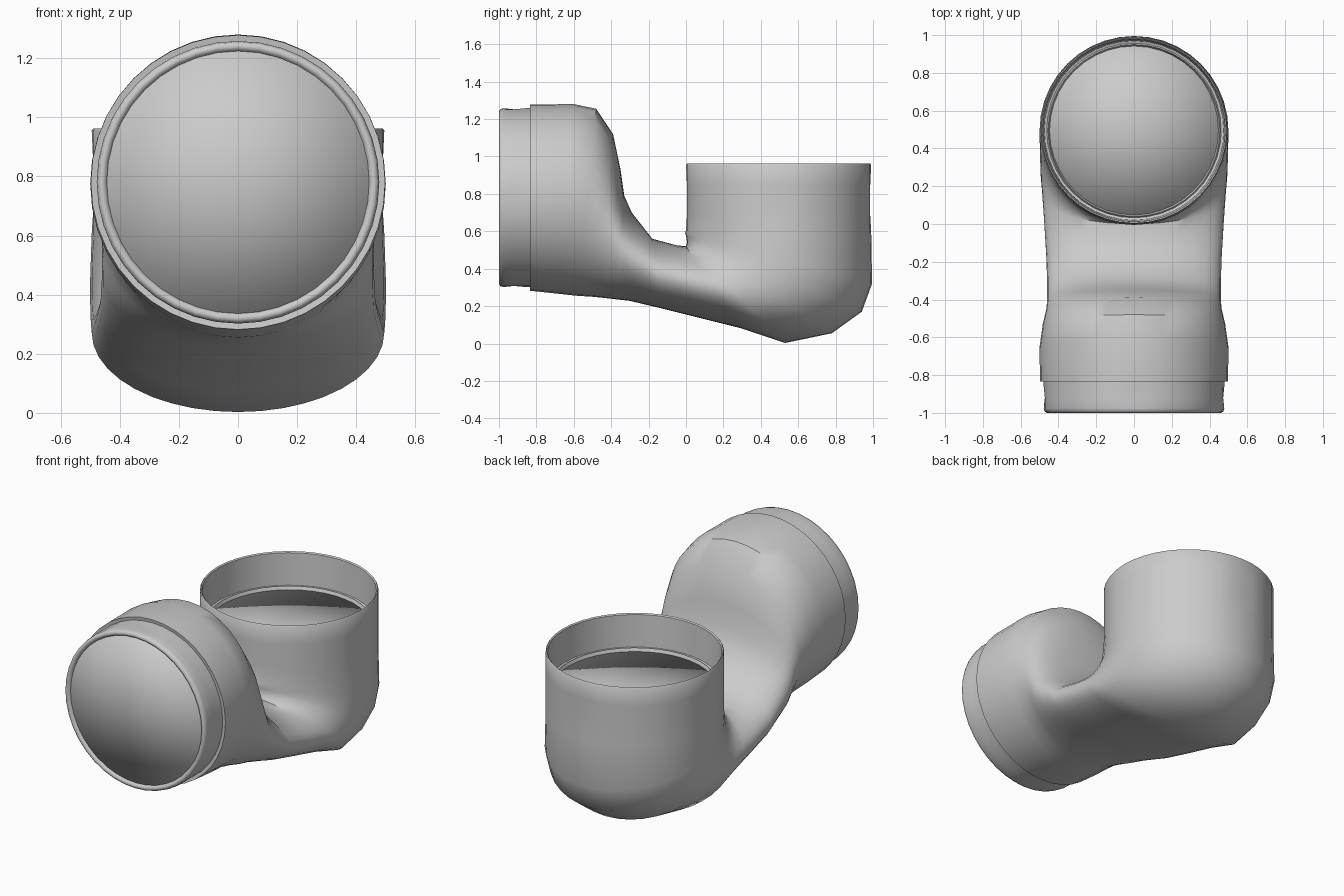
import bpy, bmesh, math
from mathutils import Vector

if "Cube" in bpy.data.objects:
    bpy.data.objects.remove(bpy.data.objects["Cube"])

N = 40


def finish(bm, name, angle):
    me = bpy.data.meshes.new(name)
    bm.to_mesh(me)
    bm.free()
    ob = bpy.data.objects.new(name, me)
    bpy.context.collection.objects.link(ob)
    bpy.ops.object.select_all(action='DESELECT')
    ob.select_set(True)
    bpy.context.view_layer.objects.active = ob
    bpy.ops.object.shade_smooth_by_angle(angle=math.radians(angle))
    return ob


def add_ring(bm, low, high, w, dent=0):
    """Oval ring spanning two (y, z) points, with half-width w in x."""
    a, b = Vector((0, *low)), Vector((0, *high))
    c, h = (a + b) / 2, (b - a) / 2
    vs = []
    for i in range(N):
        t = 2 * math.pi * i / N
        k = 1 - dent if i % (N // 4) == 0 else 1
        vs.append(bm.verts.new(c + k * (h * math.cos(t) + Vector((w * math.sin(t), 0, 0)))))
    return vs


def loft(name, sections, angle=40):
    bm = bmesh.new()
    rings = [add_ring(bm, *s) for s in sections]
    for r, q in zip(rings, rings[1:]):
        for i in range(N):
            j = (i + 1) % N
            bm.faces.new((r[i], r[j], q[j], q[i]))
    bmesh.ops.recalc_face_normals(bm, faces=bm.faces)
    return finish(bm, name, angle)


def front(y, r, dent=0):
    return ((y, .78 - r), (y, .78 + r), r, dent)


def cup(z, r, dent=0):
    return ((.495 + r, z), (.495 - r, z), r, dent)


def cap(name, centre, r, direction):
    """Flat plug with a tiny turned-back edge, softly shaded."""
    bm = bmesh.new()
    d = Vector(direction)
    up = Vector((0, 0, 1)) if abs(d.z) < .5 else Vector((0, 1, 0))
    side = up.cross(d)
    c = Vector(centre)
    mid = bm.verts.new(c)
    rim, back = [], []
    for i in range(N):
        t = 2 * math.pi * i / N
        p = c + r * (math.cos(t) * side + math.sin(t) * up)
        rim.append(bm.verts.new(p))
        back.append(bm.verts.new(p - .012 * d))
    for i in range(N):
        j = (i + 1) % N
        bm.faces.new((mid, rim[j], rim[i]))
        bm.faces.new((rim[i], rim[j], back[j], back[i]))
    bm.normal_update()
    if bm.faces[:][0].normal.dot(d) < 0:
        bmesh.ops.reverse_faces(bm, faces=bm.faces[:])
    return finish(bm, name, 180)


# Bent pipe body: front bell, narrow neck, elbow and upright cup
loft("pipe_body", [
    front(-.83, .478), front(-.833, .498),
    ((-.70, .268), (-.60, 1.28), .5),
    ((-.58, .255), (-.48, 1.255), .483),
    ((-.50, .250), (-.39, 1.12), .463),
    ((-.43, .243), (-.35, .93), .46),
    ((-.37, .236), (-.33, .79), .46),
    ((-.30, .228), (-.29, .70), .46),
    ((-.14, .190), (-.18, .56), .465),
    ((.06, .140), (-.05, .525), .475),
    ((.30, .080), (.00, .52), .485),
    ((.53, .003), (.005, .54), .495),
    ((.78, .055), (.003, .56), .498),
    ((.94, .170), (.00, .575), .5),
    ((.995, .320), (-.005, .59), .5),
    cup(.605, .495),
    cup(.70, .495, .025), cup(.85, .495, .01),
    cup(.955, .495), cup(.962, .490),
    # inner wall and seat ring of the cup
    cup(.955, .483), cup(.76, .475), cup(.755, .462),
    cup(.765, .455), cup(.74, .445),
])

# Front collar with a rounded rim and small dents
loft("front_collar", [
    front(-.82, .478), front(-.86, .478), front(-.92, .478, .03),
    front(-.975, .478), front(-.992, .474), front(-1.0, .462),
    front(-.995, .450), front(-.985, .444),
], 60)

# Plugs closing both ends
cap("front_plug", (0, -.985, .78), .445, (0, -1, 0))
cap("cup_plug", (0, .495, .745), .447, (0, 0, 1))
